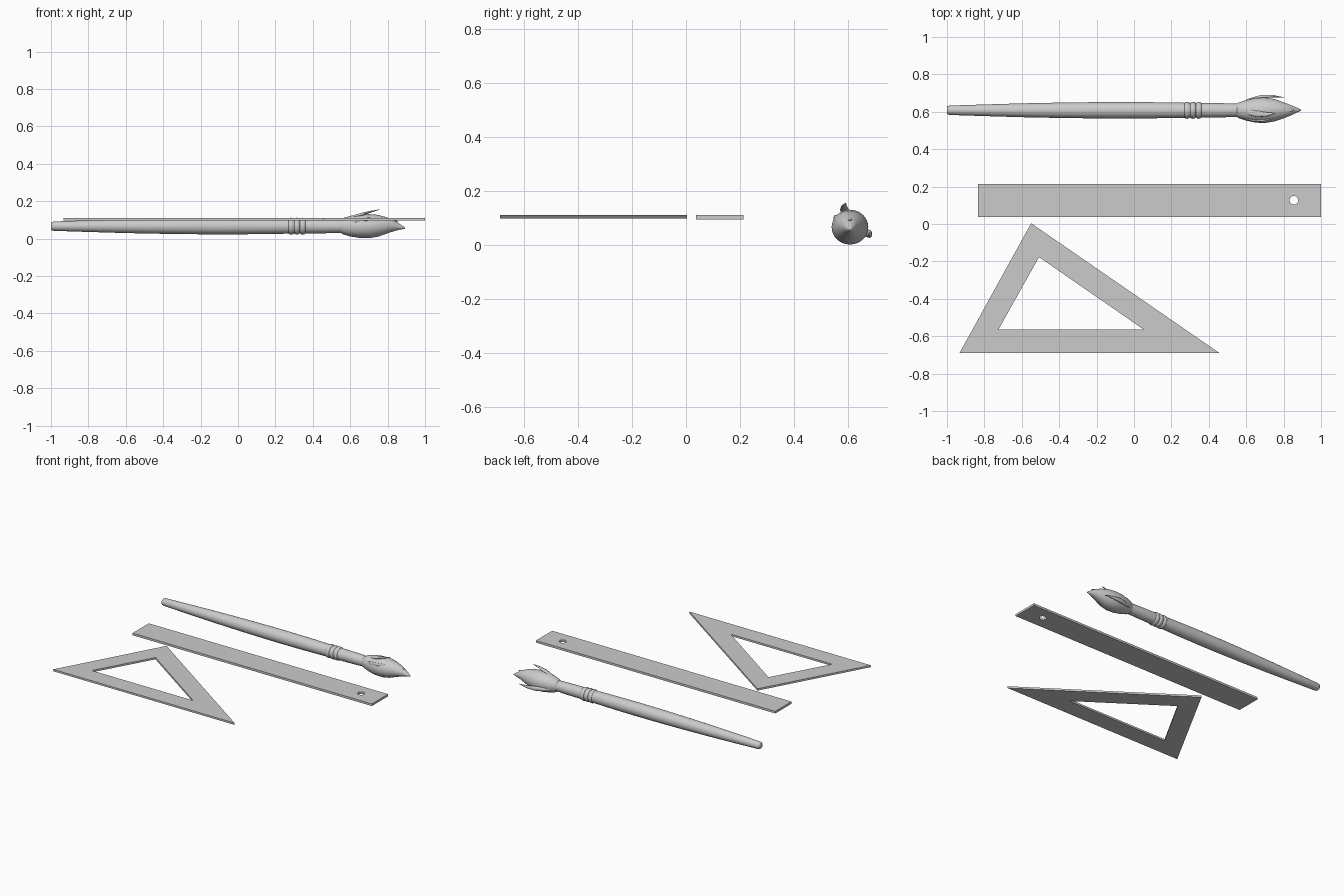
import bpy, bmesh, math
from mathutils import Vector

if "Cube" in bpy.data.objects:
    bpy.data.objects.remove(bpy.data.objects["Cube"])

CY, CZ = 0.608, 0.067  # brush axis


def finish(name, bm, smooth=None):
    bmesh.ops.recalc_face_normals(bm, faces=bm.faces)
    me = bpy.data.meshes.new(name)
    bm.to_mesh(me)
    bm.free()
    ob = bpy.data.objects.new(name, me)
    bpy.context.collection.objects.link(ob)
    if smooth:
        bpy.ops.object.select_all(action='DESELECT')
        ob.select_set(True)
        bpy.context.view_layer.objects.active = ob
        bpy.ops.object.shade_smooth_by_angle(angle=math.radians(smooth))
    return ob


def tube(name, stations, n=32, smooth=40):
    """Loft of ellipses across x: (x, y, z, ry, rz), capped at both ends."""
    bm = bmesh.new()
    rings = [[bm.verts.new((x, y + ry * math.cos(2 * math.pi * i / n),
                            z + rz * math.sin(2 * math.pi * i / n))) for i in range(n)]
             for x, y, z, ry, rz in stations]
    for a, b in zip(rings, rings[1:]):
        for i in range(n):
            j = (i + 1) % n
            bm.faces.new((a[i], a[j], b[j], b[i]))
    bm.faces.new(rings[0])
    bm.faces.new(rings[-1])
    return finish(name, bm, smooth)


def lathe(name, profile):
    return tube(name, [(x, CY, CZ, r, r) for x, r in profile])


def plate(name, outer, inner, z0, z1):
    """Flat plate between two loops with the same number of points."""
    bm = bmesh.new()
    loops = [[bm.verts.new((x, y, z)) for x, y in loop]
             for loop, z in ((outer, z0), (outer, z1), (inner, z1), (inner, z0))]
    n = len(outer)
    for k in range(4):
        a, b = loops[k], loops[(k + 1) % 4]
        for i in range(n):
            j = (i + 1) % n
            bm.faces.new((a[i], a[j], b[j], b[i]))
    return finish(name, bm)


# Set square
plate("set_square", [(-0.55, 0.004), (-0.933, -0.69), (0.457, -0.69)],
      [(-0.508, -0.177), (-0.725, -0.565), (0.053, -0.565)], 0.098, 0.111)

# Ruler: plate with a round hanging hole
bm = bmesh.new()
bmesh.ops.create_cube(bm, size=1)
for v in bm.verts:
    v.co = Vector((0.083 + v.co.x * 1.834, 0.1255 + v.co.y * 0.177, 0.1035 + v.co.z * 0.015))
ruler = finish("ruler", bm)
bm = bmesh.new()
bmesh.ops.create_cone(bm, cap_ends=True, segments=32, radius1=0.023, radius2=0.023, depth=0.1)
bmesh.ops.translate(bm, verts=bm.verts, vec=(0.855, 0.127, 0.1035))
cutter = finish("hole_cutter", bm)
cutter.hide_render = True
cutter.hide_set(True)
cut = ruler.modifiers.new("hole", 'BOOLEAN')
cut.operation = 'DIFFERENCE'
cut.solver = 'EXACT'
cut.object = cutter

# Handle
lathe("brush_handle", [(-1.0, 0.017), (-0.996, 0.022), (-0.985, 0.025), (-0.8, 0.031),
                       (-0.6, 0.037), (-0.4, 0.041), (-0.2, 0.0435), (-0.05, 0.044),
                       (0.1, 0.043), (0.28, 0.040)])

# Ferrule with three raised rings
profile = [(0.268, 0.039)]
for k in range(3):
    x = 0.27 + k * 0.031
    profile += [(x, 0.039), (x + 0.004, 0.043), (x + 0.014, 0.0455),
                (x + 0.024, 0.043), (x + 0.028, 0.039)]
profile += [(0.38, 0.039), (0.47, 0.038), (0.556, 0.035)]
lathe("brush_ferrule", profile)

# Bristle head, tip bending slightly down
tube("brush_bristles", [(0.548, CY, CZ, 0.034, 0.034), (0.56, CY, CZ, 0.042, 0.043),
                        (0.60, CY, CZ, 0.055, 0.055), (0.65, CY, CZ, 0.066, 0.063),
                        (0.70, 0.608, 0.067, 0.068, 0.0645), (0.75, 0.608, 0.069, 0.060, 0.058),
                        (0.80, 0.608, 0.071, 0.043, 0.042), (0.84, 0.608, 0.069, 0.027, 0.027),
                        (0.87, 0.609, 0.062, 0.014, 0.013), (0.894, 0.609, 0.056, 0.003, 0.003)])


# Loose pointed locks on the head: points are (x, y, z)
def lock(name, points, ry, rz):
    widths = (0.3, 0.9, 1.0, 0.65, 0.1)
    tube(name, [(*p, ry * w, rz * w) for p, w in zip(points, widths)], 12, 60)


lock("upper_lock", [(0.56, 0.607, 0.101), (0.61, 0.598, 0.116), (0.66, 0.588, 0.130),
                    (0.71, 0.586, 0.144), (0.757, 0.592, 0.156)], 0.017, 0.008)
lock("side_lock", [(0.56, 0.640, 0.052), (0.62, 0.664, 0.045), (0.68, 0.680, 0.042),
                   (0.74, 0.684, 0.040), (0.805, 0.676, 0.039)], 0.010, 0.015)
lock("front_lock", [(0.57, 0.572, 0.085), (0.63, 0.556, 0.094), (0.69, 0.554, 0.100),
                    (0.73, 0.564, 0.104), (0.77, 0.578, 0.108)], 0.008, 0.012)
lock("tip_lock", [(0.74, 0.608, 0.108), (0.78, 0.608, 0.103), (0.81, 0.608, 0.098),
                  (0.835, 0.608, 0.094), (0.857, 0.608, 0.093)], 0.014, 0.010)
